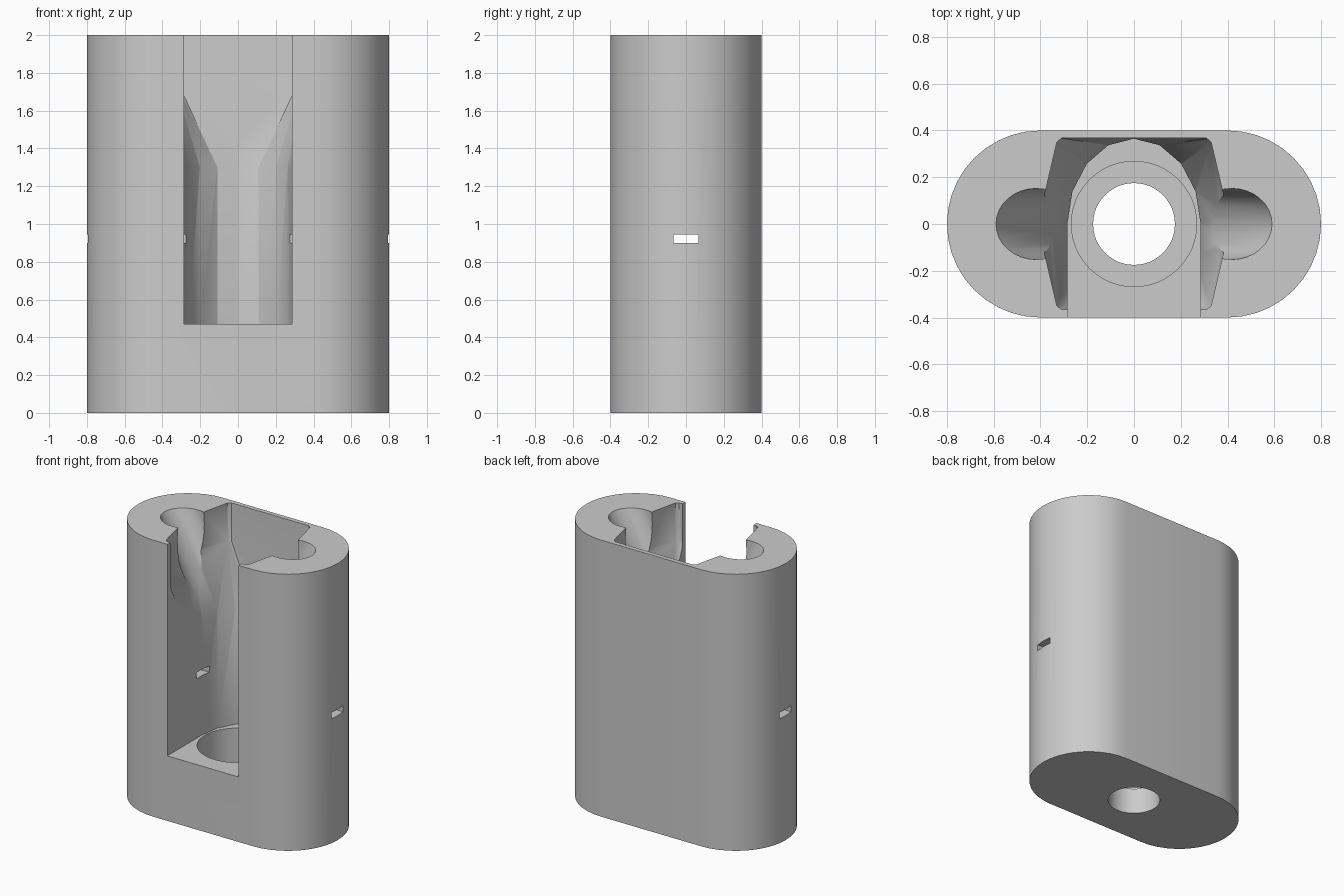
import bpy, bmesh, math
from mathutils import Matrix

if "Cube" in bpy.data.objects:
    bpy.data.objects.remove(bpy.data.objects["Cube"])

grey = bpy.data.materials.new("plain grey")
grey.diffuse_color = (0.6, 0.6, 0.6, 1)
grey.use_nodes = True
grey.node_tree.nodes["Principled BSDF"].inputs["Base Color"].default_value = grey.diffuse_color


def make_object(name, bm):
    bmesh.ops.recalc_face_normals(bm, faces=bm.faces[:])
    mesh = bpy.data.meshes.new(name)
    bm.to_mesh(mesh)
    bm.free()
    mesh.materials.append(grey)
    ob = bpy.data.objects.new(name, mesh)
    bpy.context.collection.objects.link(ob)
    return ob


def prism(name, outline, z0, z1):
    bm = bmesh.new()
    base = bm.faces.new([bm.verts.new((x, y, z0)) for x, y in outline])
    top = bmesh.ops.extrude_face_region(bm, geom=[base])["geom"]
    bmesh.ops.translate(bm, vec=(0, 0, z1 - z0),
                        verts=[v for v in top if isinstance(v, bmesh.types.BMVert)])
    return make_object(name, bm)


def arc(cx, rx, ry, a0, a1, n):
    return [(cx + rx * math.cos(math.radians(a0 + (a1 - a0) * i / n)),
             ry * math.sin(math.radians(a0 + (a1 - a0) * i / n))) for i in range(n + 1)]


def tapered_pocket():
    # Wide upper pocket narrowing to the rounded lower bore
    half = [(0.31, -0.365), (0.33, -0.35), (0.4, -0.05),
            (0.4, 0.05), (0.33, 0.35), (0.31, 0.367)]
    pts = [(s * x, y, z) for z in (1.73, 2.1) for s in (1, -1) for x, y in half]
    pts += [(x, y, 1.3) for x, y in arc(0, 0.284, 0.364, 0, 360, 16)[:-1]]
    bm = bmesh.new()
    for p in pts:
        bm.verts.new(p)
    bmesh.ops.convex_hull(bm, input=bm.verts[:])
    loose = [v for v in bm.verts if not v.link_faces]
    bmesh.ops.delete(bm, geom=loose, context='VERTS')
    return make_object("pocket_cutter", bm)


def scoop(side):
    # Leaning round channel beside the pocket
    lean = math.radians(27)
    d = (math.sin(lean), math.cos(lean))
    bm = bmesh.new()
    mid = -0.16
    place = (Matrix.Translation((side * (0.42 + d[0] * mid), 0, 2 + d[1] * mid))
             @ Matrix.Rotation(side * lean, 4, 'Y'))
    bmesh.ops.create_cone(bm, cap_ends=True, segments=32, radius1=0.152,
                          radius2=0.152, depth=0.68, matrix=place)
    return make_object("scoop_cutter", bm)


# Main body: stadium outline
body = prism("body", arc(0.4, 0.4, 0.4, -90, 90, 20) + arc(-0.4, 0.4, 0.4, 90, 270, 20), 0, 2)

cutters = [
    # Front slot with a rounded back
    prism("slot_cutter", [(-0.285, -0.5), (0.285, -0.5)]
          + arc(0, 0.285, 0.365, 0, 180, 8), 0.47, 2.15),
    tapered_pocket(),
    scoop(1),
    scoop(-1),
    # Counterbore and through hole in the floor
    prism("counterbore_cutter", arc(0, 0.268, 0.268, 0, 360, 48)[:-1], 0.19, 0.6),
    prism("hole_cutter", arc(0, 0.175, 0.175, 0, 360, 48)[:-1], -0.1, 0.3),
    # Narrow slit across both sides
    prism("slit_cutter", [(-1, -0.065), (1, -0.065), (1, 0.065), (-1, 0.065)], 0.9, 0.945),
]

bpy.context.view_layer.objects.active = body
body.select_set(True)
for c in cutters:
    m = body.modifiers.new(c.name, 'BOOLEAN')
    m.operation = 'DIFFERENCE'
    m.solver = 'EXACT'
    m.object = c
    bpy.ops.object.modifier_apply(modifier=m.name)
for c in cutters:
    bpy.data.objects.remove(c)

bpy.ops.object.shade_smooth_by_angle(angle=math.radians(25))
